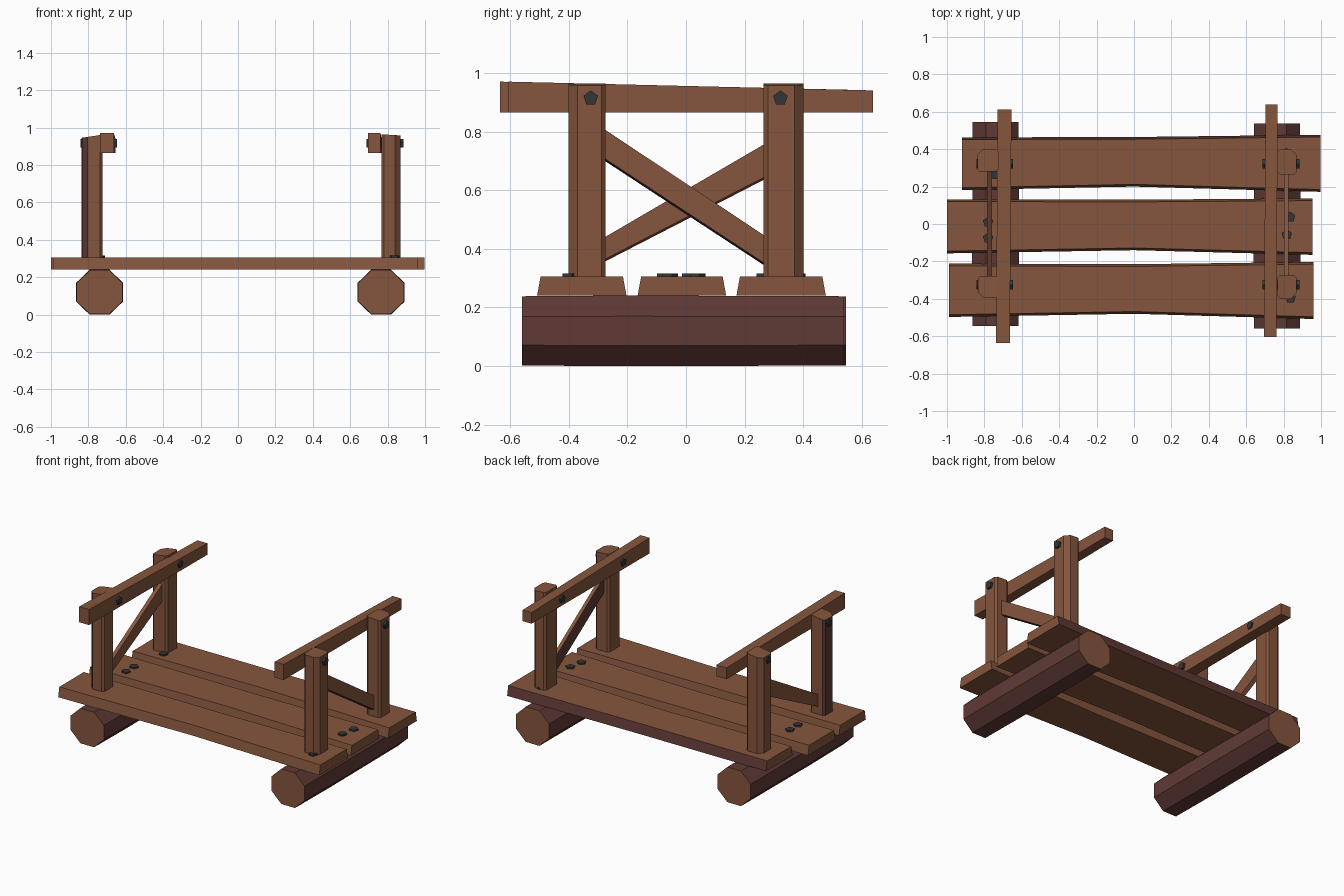
import bpy, bmesh, math
from mathutils import Vector

if "Cube" in bpy.data.objects:
    bpy.data.objects.remove(bpy.data.objects["Cube"])


def material(name, rgb):
    m = bpy.data.materials.new(name)
    m.diffuse_color = (*rgb, 1)
    m.use_nodes = True
    m.node_tree.nodes["Principled BSDF"].inputs["Base Color"].default_value = m.diffuse_color
    return m


WOOD = material("wood brown", (0.235, 0.092, 0.047))
BARK = material("dark bark", (0.115, 0.042, 0.036))
IRON = material("dark iron", (0.033, 0.036, 0.038))


def loft(name, rings, mat=WOOD, bark_rule=None):
    """Skin matching rings of points, close both ends, bark faces by normal rule."""
    bm = bmesh.new()
    loops = [[bm.verts.new(p) for p in ring] for ring in rings]
    n = len(loops[0])
    for a, b in zip(loops, loops[1:]):
        for i in range(n):
            j = (i + 1) % n
            bm.faces.new((a[i], a[j], b[j], b[i]))
    bm.faces.new(loops[0])
    bm.faces.new(loops[-1])
    bmesh.ops.recalc_face_normals(bm, faces=bm.faces)
    bm.normal_update()
    mesh = bpy.data.meshes.new(name)
    mesh.materials.append(mat)
    if bark_rule:
        mesh.materials.append(BARK)
        for f in bm.faces:
            f.material_index = int(bark_rule(f.normal))
    bm.to_mesh(mesh)
    bm.free()
    ob = bpy.data.objects.new(name, mesh)
    bpy.context.collection.objects.link(ob)
    return ob


# Support logs: octagons with bark sides and bare wood ends
def log(name, cx, y0, y1):
    def ring(y, r):
        return [(cx + r * math.cos(math.radians(22.5 + 45 * i)), y,
                 0.12 + r * 0.96 * math.sin(math.radians(22.5 + 45 * i))) for i in range(8)]
    loft(name, [ring(y0, 0.133), ring(-0.2, 0.136), ring(y1, 0.133)],
         bark_rule=lambda n: abs(n.y) < 0.7)


log("left_log", -0.74, -0.545, 0.545)
log("right_log", 0.765, -0.56, 0.538)


# Deck planks: wider at the bottom, slightly waisted; (x, y front, y back)
def plank(name, stations, rule=None):
    e = 0.012
    loft(name, [[(x, a, 0.24), (x, b, 0.24), (x, b - e, 0.305), (x, a + e, 0.305)]
                for x, a, b in stations], bark_rule=rule)


plank("front_plank", [(-0.99, -0.497, -0.212), (0, -0.48, -0.215), (0.96, -0.508, -0.203)])
plank("middle_plank", [(-1.0, -0.157, 0.132), (0, -0.14, 0.13), (0.955, -0.165, 0.137)])
plank("back_plank", [(-0.92, 0.182, 0.463), (0, 0.20, 0.465), (0.997, 0.172, 0.477)],
      lambda n: n.y > 0.7)


# Posts: squared timber with chamfered corners and a sloped top
def post(name, x0, x1, y0, y1, top, slope, rule=None):
    c, d = 0.014, 0.03
    out = 1 if x0 > 0 else -1
    xi, xo = (x0, x1) if out > 0 else (x1, x0)      # inner and outer sides
    back = y0 > 0
    yi, yo = (y0, y1) if back else (y1, y0)         # toward and away from centre
    s = 1 if back else -1
    pts = [(xi, yi + s * c), (xi + out * c, yi), (xo - out * c, yi), (xo, yi + s * c),
           (xo, yo - s * d), (xo - out * d, yo), (xi + out * c, yo), (xi, yo - s * c)]
    loft(name, [[(x, y, 0.295) for x, y in pts],
                [(x, y, top - slope * abs(x - xi) / 0.1) for x, y in pts]], bark_rule=rule)


post("front_left_post", -0.835, -0.725, -0.395, -0.278, 0.962, 0.015,
     lambda n: n.x < -0.5)
post("back_left_post", -0.838, -0.725, 0.28, 0.40, 0.962, 0.015)
post("front_right_post", 0.766, 0.87, -0.40, -0.274, 0.964, 0.006)
post("back_right_post", 0.766, 0.87, 0.265, 0.40, 0.964, 0.006)


# Handrails on the inner sides of the posts, thinner at the back
def rail(name, xf, xb, y0, y1, zf, zb):
    loft(name, [[(a, y, 0.865), (b, y, 0.865), (b, y, t), (a, y, t)]
                for (a, b), y, t in ((xf, y0, zf), (xb, y1, zb))])


rail("left_rail", (-0.737, -0.664), (-0.73, -0.655), -0.635, 0.612, 0.97, 0.941)
rail("right_rail", (0.695, 0.762), (0.703, 0.768), -0.605, 0.638, 0.97, 0.94)


# Diagonal braces between the posts; (y, z bottom, z top)
def brace(name, x0, x1, ends, rule=None):
    loft(name, [[(x0, y, a), (x1, y, a + 0.008), (x1, y, b), (x0, y, b)]
                for y, a, b in ends], bark_rule=rule)


brace("left_brace", -0.787, -0.76, [(-0.285, 0.352, 0.435), (0.29, 0.648, 0.77)])
brace("right_brace", 0.802, 0.826, [(-0.285, 0.705, 0.812), (0.275, 0.338, 0.44)],
      lambda n: n.x < -0.5 or n.z < -0.5)


# Pentagonal iron bolts
def bolt(name, start, axis, length, r=0.026):
    p, axis = Vector(start), Vector(axis)
    up = Vector((0, 0, 1)) if abs(axis.z) < 0.5 else Vector((0, 1, 0))
    side = axis.cross(up)
    offs = [r * (up * math.cos(math.tau * i / 5) + side * math.sin(math.tau * i / 5))
            for i in range(5)]
    loft(name, [[p + o for o in offs], [p + axis * length + o for o in offs]], IRON)


for side, x0, x1 in (("left", -0.843, -0.648), ("right", 0.687, 0.885)):
    for end, y in (("front", -0.325), ("back", 0.322)):
        bolt(f"{side}_{end}_rail_bolt", (x0, y, 0.914), (1, 0, 0), x1 - x0)

DECK = [(-0.78, 0.01), (-0.78, -0.075), (0.835, 0.037), (0.817, -0.057),
        (0.837, -0.397), (-0.738, 0.264), (0.815, 0.378), (-0.78, -0.345)]
for i, (x, y) in enumerate(DECK):
    bolt(f"deck_bolt_{i + 1}", (x, y, 0.298), (0, 0, 1), 0.017, 0.029)
